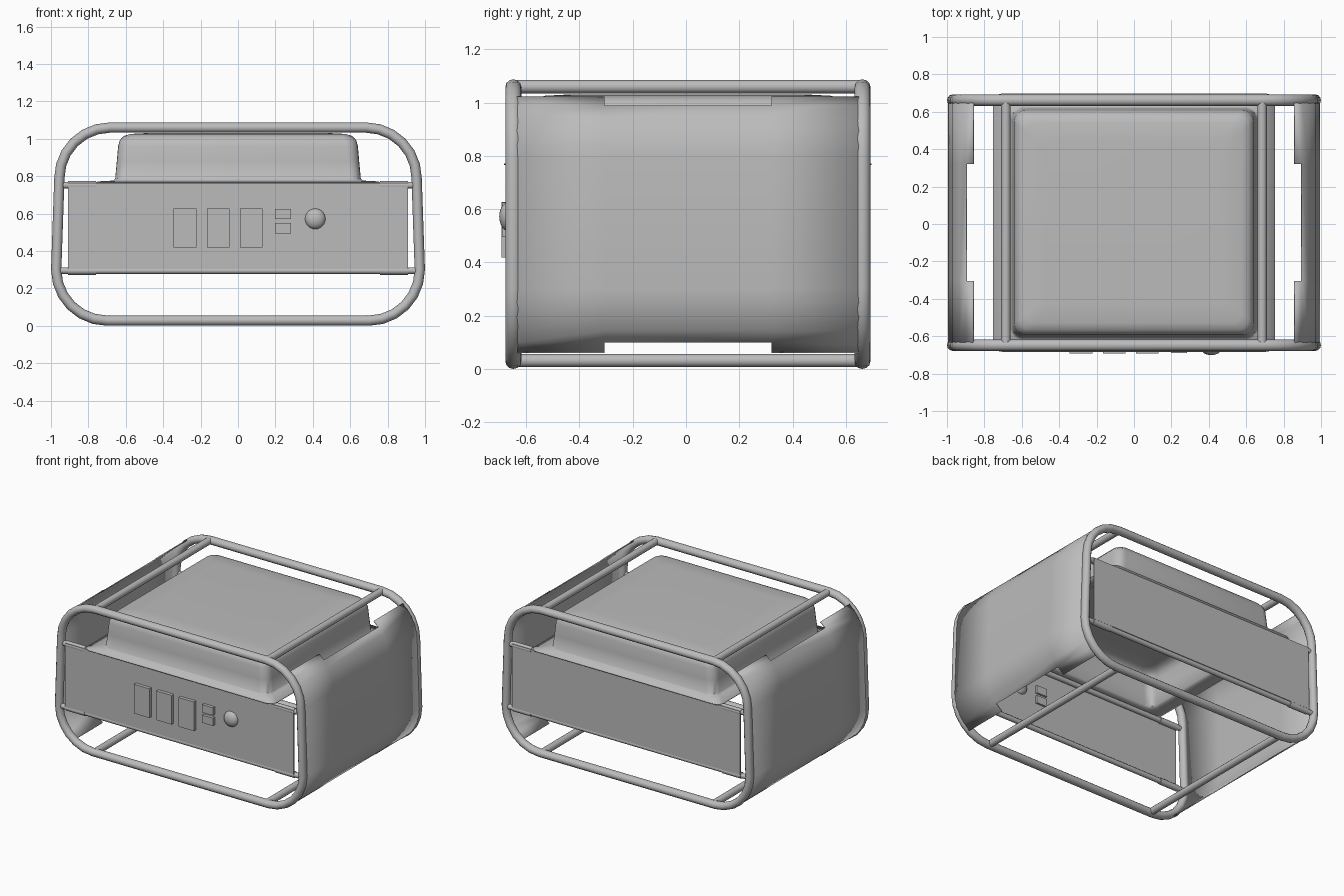
import bpy, bmesh
from math import sin, cos, radians, pi
from mathutils import Matrix, Vector

if "Cube" in bpy.data.objects:
    bpy.data.objects.remove(bpy.data.objects["Cube"])

grey = bpy.data.materials.new("grey")
grey.use_nodes = True
colour = (0.5, 0.5, 0.5, 1)
grey.diffuse_color = colour
for node in grey.node_tree.nodes:
    if node.type == 'BSDF_PRINCIPLED':
        node.inputs["Base Color"].default_value = colour

FRONT, BACK = -0.648, 0.662      # depth of the two frame loops
MID = (FRONT + BACK) / 2


def finish(name, bm, angle=35, thickness=0):
    bmesh.ops.recalc_face_normals(bm, faces=bm.faces)
    mesh = bpy.data.meshes.new(name)
    bm.to_mesh(mesh)
    bm.free()
    mesh.materials.append(grey)
    obj = bpy.data.objects.new(name, mesh)
    bpy.context.collection.objects.link(obj)
    if thickness:
        mod = obj.modifiers.new("thickness", 'SOLIDIFY')
        mod.thickness = thickness
        mod.offset = 0
    bpy.ops.object.select_all(action='DESELECT')
    obj.select_set(True)
    bpy.context.view_layer.objects.active = obj
    bpy.ops.object.shade_smooth_by_angle(angle=radians(angle))
    return obj


def box(name, x0, x1, y0, y1, z0, z1):
    bm = bmesh.new()
    size = Vector((x1 - x0, y1 - y0, z1 - z0))
    centre = Vector((x0 + x1, y0 + y1, z0 + z1)) / 2
    bmesh.ops.create_cube(bm, size=1, matrix=Matrix.Translation(centre) @ Matrix.Diagonal((*size, 1)))
    return finish(name, bm)


def rod(name, a, b, radius):
    a, b = Vector(a), Vector(b)
    bm = bmesh.new()
    turn = (b - a).to_track_quat('Z', 'Y').to_matrix().to_4x4()
    bmesh.ops.create_cone(bm, cap_ends=True, segments=12, radius1=radius, radius2=radius,
                          depth=(b - a).length, matrix=Matrix.Translation((a + b) / 2) @ turn)
    return finish(name, bm)


def skin(bm, rings, closed=False):
    """Join consecutive rings of vertices with quads."""
    pairs = list(zip(rings, rings[1:] + rings[:1])) if closed else zip(rings, rings[1:])
    for low, high in pairs:
        for i in range(len(low)):
            j = (i + 1) % len(low)
            bm.faces.new((low[i], low[j], high[j], high[i]))


def corner(low, grow, degrees):
    """Point on the frame's lower or upper rounded corner, on the +x side."""
    cx, cz, r = (0.70, 0.30, 0.272) if low else (0.685, 0.79, 0.27)
    a = radians(degrees)
    return cx + (r + grow) * cos(a), cz + (r + grow) * sin(a)


# Round tube frame loops, front and back
half = [corner(True, 0, -90 + 15 * i) for i in range(7)]
half += [corner(False, 0, 15 * i) for i in range(7)]
path = half + [(-x, z) for x, z in reversed(half)]
for name, y in (("front_frame", FRONT), ("back_frame", BACK)):
    bm = bmesh.new()
    rings = []
    for i, (x, z) in enumerate(path):
        nx, nz = path[(i + 1) % len(path)]
        px, pz = path[i - 1]
        out = Vector((nz - pz, 0, px - nx)).normalized()
        ring = []
        for k in range(12):
            a = 2 * pi * k / 12
            p = Vector((x, y, z)) + out * 0.0275 * cos(a) + Vector((0, 0.03 * sin(a), 0))
            ring.append(bm.verts.new(p))
        rings.append(ring)
    skin(bm, rings, closed=True)
    finish(name, bm, 50)

# Long rails joining the loops at top and bottom
for side, x in (("left", 0.685), ("right", -0.685)):
    rod(side + "_top_rail", (x, FRONT, 1.06), (x, BACK, 1.06), 0.025)
    rod(side + "_bottom_rail", (x, FRONT, 0.032), (x, BACK, 0.032), 0.025)

# Curved side sheets, with a notch in the middle of both long edges
profile = [corner(True, 0.018, a) for a in (-55, -43, -32, -21, -10, 0)]
profile += [corner(False, 0.018, a) for a in (0, 10, 21, 32, 43, 53)]
breaks = (-0.635, -0.305, 0.32, 0.65)
for side, s in (("left", 1), ("right", -1)):
    bm = bmesh.new()
    grid = [[bm.verts.new((s * x, y, z)) for y in breaks] for x, z in profile]
    last = len(grid) - 2
    for i in range(last + 1):
        for j in range(3):
            if j == 1 and i in (0, last):
                continue
            bm.faces.new((grid[i][j], grid[i][j + 1], grid[i + 1][j + 1], grid[i + 1][j]))
    finish(side + "_side_sheet", bm, 40, 0.008)

# End panels hung on cross rods with sleeves near their corners
for end, y, s in (("front", FRONT, -1), ("back", BACK, 1)):
    ys = sorted((y + s * 0.010, y + s * 0.020))
    box(end + "_panel", -0.91, 0.91, *ys, 0.305, 0.765)
    for level, z in (("top", 0.752), ("bottom", 0.295)):
        rod(f"{end}_{level}_cross_rod", (-0.96, y, z), (0.96, y, z), 0.018)
        for side, t in (("left", 1), ("right", -1)):
            rod(f"{end}_{level}_{side}_sleeve", (t * 0.76, y, z), (t * 0.91, y, z), 0.022)


def rounded_ring(bm, hx, hy, z, r):
    ring = []
    for q in range(4):
        sx, sy = ((1, 1), (-1, 1), (-1, -1), (1, -1))[q]
        for k in range(6):
            a = pi / 2 * (q + k / 5)
            ring.append(bm.verts.new((sx * (hx - r) + r * cos(a),
                                      MID + sy * (hy - r) + r * sin(a), z)))
    return ring


# Tank cover: thin flange rising into a rounded, slightly crowned shell
bm = bmesh.new()
sections = ((0.755, 0.69, 0.769, 0.05), (0.665, 0.622, 0.774, 0.06), (0.654, 0.612, 0.785, 0.06),
            (0.645, 0.604, 0.88, 0.06), (0.638, 0.598, 0.96, 0.06), (0.630, 0.590, 0.99, 0.06),
            (0.610, 0.572, 1.012, 0.06), (0.575, 0.535, 1.023, 0.05), (0.48, 0.44, 1.028, 0.05))
rings = [rounded_ring(bm, *s) for s in sections]
skin(bm, rings)
bm.faces.new(rings[-1])
finish("tank_cover", bm, 45, 0.006)

# Outlets on the front panel
for i, x in enumerate((-0.345, -0.167, 0.010)):
    box(f"large_outlet_{i + 1}", x, x + 0.122, -0.692, FRONT - 0.012, 0.418, 0.628)
for name, z in (("lower", 0.495), ("upper", 0.570)):
    box(name + "_small_outlet", 0.197, 0.283, -0.69, FRONT + 0.004, z, z + 0.056)

# Domed control knob
bm = bmesh.new()
bmesh.ops.create_uvsphere(bm, u_segments=24, v_segments=14, radius=1,
                          matrix=Matrix.Translation((0.413, -0.665, 0.572))
                          @ Matrix.Diagonal((0.055, 0.036, 0.055, 1)))
finish("control_knob", bm, 60)
